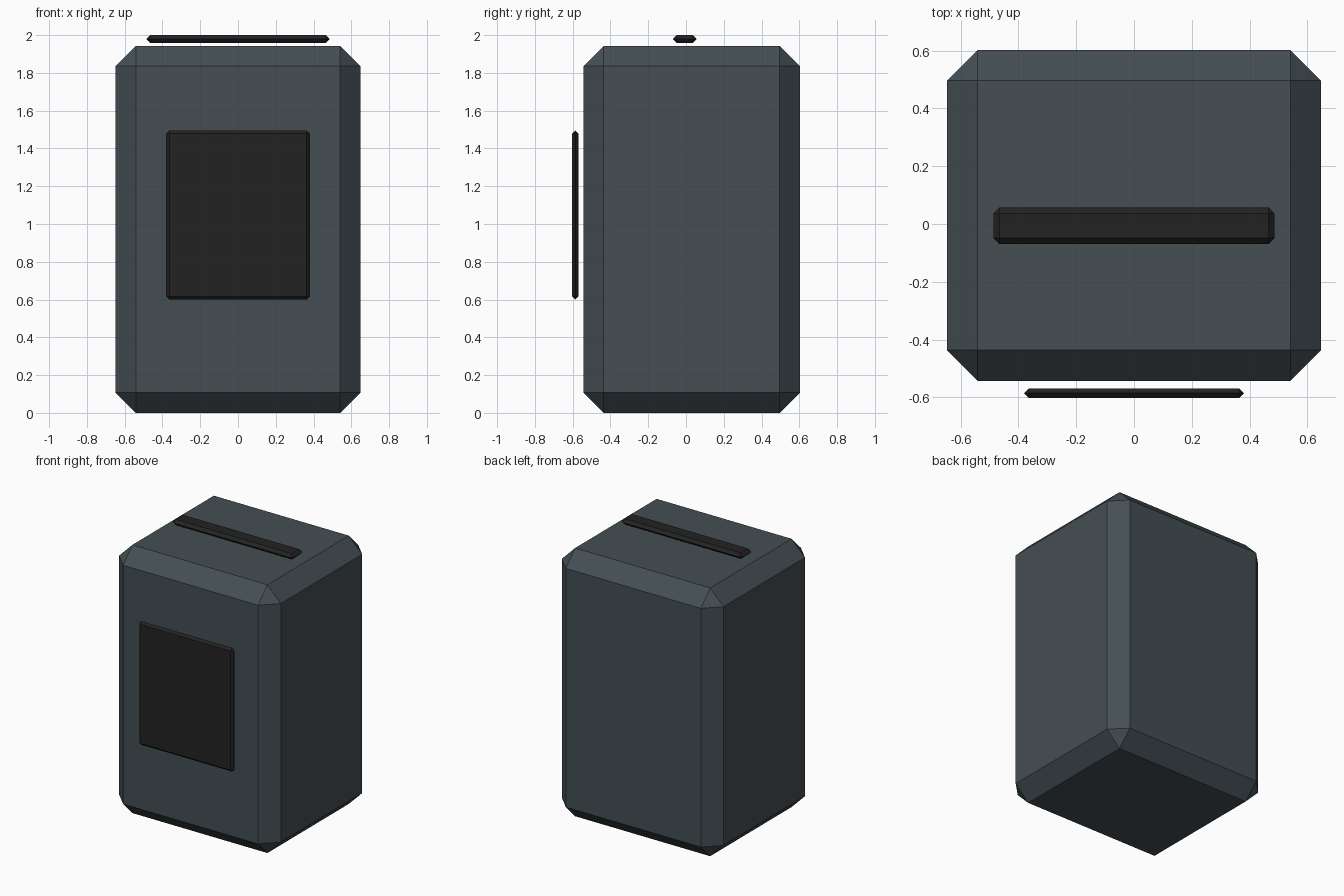
import bpy, bmesh
from mathutils import Vector

if "Cube" in bpy.data.objects:
    bpy.data.objects.remove(bpy.data.objects["Cube"])


def material(name, rgb):
    m = bpy.data.materials.new(name)
    m.diffuse_color = (*rgb, 1)
    m.use_nodes = True
    m.node_tree.nodes["Principled BSDF"].inputs["Base Color"].default_value = m.diffuse_color
    return m


def chamfered_box(name, lo, hi, chamfer, mat):
    lo, hi = Vector(lo), Vector(hi)
    size, mid = hi - lo, (lo + hi) / 2
    bm = bmesh.new()
    bmesh.ops.create_cube(bm, size=1)
    for v in bm.verts:
        v.co = Vector(a * b for a, b in zip(v.co, size)) + mid
    bmesh.ops.bevel(bm, geom=bm.edges[:], offset=chamfer, offset_type='OFFSET',
                    segments=1, affect='EDGES', clamp_overlap=True)
    bmesh.ops.recalc_face_normals(bm, faces=bm.faces[:])
    mesh = bpy.data.meshes.new(name)
    bm.to_mesh(mesh)
    bm.free()
    mesh.materials.append(mat)
    obj = bpy.data.objects.new(name, mesh)
    bpy.context.collection.objects.link(obj)
    return obj


slate = material("slate_grey", (0.058, 0.077, 0.087))
black = material("soft_black", (0.0165, 0.0165, 0.0165))

# Main casing
chamfered_box("body", (-0.648, -0.543, 0), (0.648, 0.603, 1.943), 0.107, slate)
# Floating front panel
chamfered_box("front_panel", (-0.38, -0.603, 0.6), (0.38, -0.569, 1.495), 0.0165, black)
# Floating bar above the lid
chamfered_box("top_bar", (-0.486, -0.069, 1.959), (0.486, 0.057, 2.0), 0.02, black)
